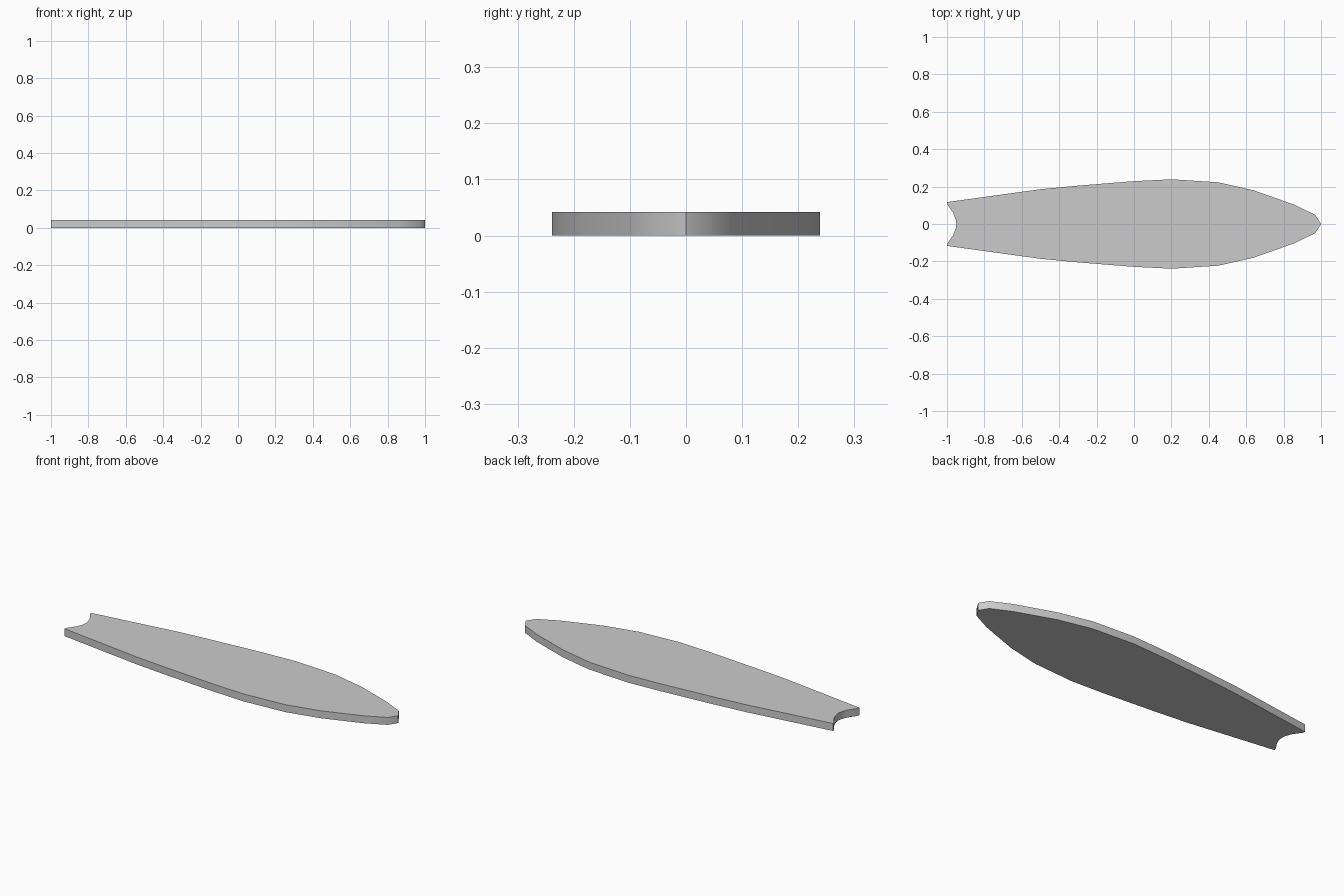
import bpy, bmesh, math

if "Cube" in bpy.data.objects:
    bpy.data.objects.remove(bpy.data.objects["Cube"])

THICKNESS = 0.042

# Half outline of the board, from nose tip to the centre of the tail notch
half = [(1.0, 0.0), (0.97, 0.048), (0.86, 0.102), (0.64, 0.18), (0.45, 0.223),
        (0.2, 0.239), (0.0, 0.229), (-0.3, 0.205), (-0.5, 0.186), (-1.0, 0.117),
        (-0.995, 0.1), (-0.967, 0.06), (-0.953, 0.025), (-0.95, 0.0)]
outline = half + [(x, -y) for x, y in reversed(half[1:-1])]

# Flat deck face, extruded upwards
bm = bmesh.new()
face = bm.faces.new([bm.verts.new((x, y, 0)) for x, y in outline])
top = bmesh.ops.extrude_face_region(bm, geom=[face])["geom"]
bmesh.ops.translate(bm, vec=(0, 0, THICKNESS),
                    verts=[g for g in top if isinstance(g, bmesh.types.BMVert)])
bmesh.ops.recalc_face_normals(bm, faces=bm.faces)

mesh = bpy.data.meshes.new("board")
bm.to_mesh(mesh)
bm.free()
board = bpy.data.objects.new("board", mesh)
bpy.context.collection.objects.link(board)

# Smooth rim with crisp deck edges
bpy.context.view_layer.objects.active = board
board.select_set(True)
bpy.ops.object.shade_smooth_by_angle(angle=math.radians(40))
